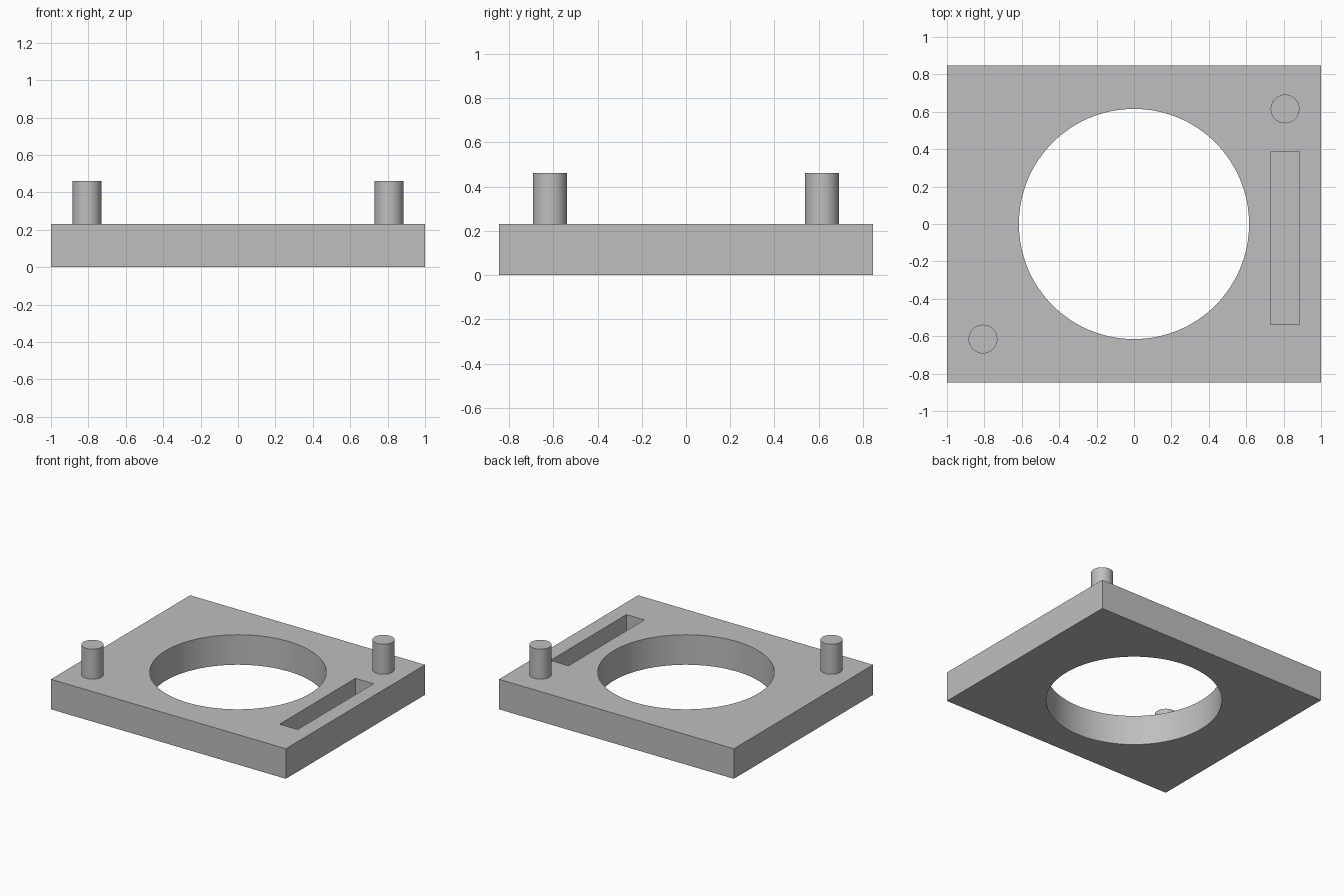
import bpy

if "Cube" in bpy.data.objects:
    bpy.data.objects.remove(bpy.data.objects["Cube"])

U = 2 / 26  # modular unit: the plate is 26 x 22 x 3 units

grey = bpy.data.materials.new("plain grey")
grey.diffuse_color = (0.52, 0.52, 0.52, 1)
grey.use_nodes = True
grey.node_tree.nodes["Principled BSDF"].inputs["Base Color"].default_value = grey.diffuse_color


def box(name, x, y, z):
    """Box spanning the given (min, max) ranges in units."""
    spans = (x, y, z)
    bpy.ops.mesh.primitive_cube_add(size=1, location=[U * (a + b) / 2 for a, b in spans])
    ob = bpy.context.object
    ob.name = name
    ob.scale = [U * (b - a) for a, b in spans]
    bpy.ops.object.transform_apply(location=False, rotation=False, scale=True)
    ob.data.materials.append(grey)
    return ob


def cylinder(name, x, y, z0, z1, radius, sides):
    bpy.ops.mesh.primitive_cylinder_add(vertices=sides, radius=radius * U, depth=(z1 - z0) * U,
                                        location=(x * U, y * U, (z0 + z1) / 2 * U))
    ob = bpy.context.object
    ob.name = name
    ob.data.materials.append(grey)
    return ob


def cut(target, cutter):
    mod = target.modifiers.new(cutter.name, 'BOOLEAN')
    mod.operation = 'DIFFERENCE'
    mod.solver = 'EXACT'
    mod.object = cutter
    bpy.context.view_layer.objects.active = target
    bpy.ops.object.modifier_apply(modifier=mod.name)
    bpy.data.objects.remove(cutter)


def smooth(ob):
    bpy.ops.object.select_all(action='DESELECT')
    ob.select_set(True)
    bpy.context.view_layer.objects.active = ob
    bpy.ops.object.shade_smooth_by_angle(angle=0.5)


# Base plate with a round through hole and a blind slot
plate = box("base_plate", (-13, 13), (-11, 11), (0, 3))
cut(plate, cylinder("hole_cutter", 0, 0, -1, 4, 8, 128))
cut(plate, box("slot_cutter", (9.5, 11.5), (-7, 5), (1, 4)))
smooth(plate)

# Locating pins on opposite corners
for name, side in (("front_left_pin", -1), ("back_right_pin", 1)):
    smooth(cylinder(name, 10.5 * side, 8 * side, 3, 6, 1, 64))
